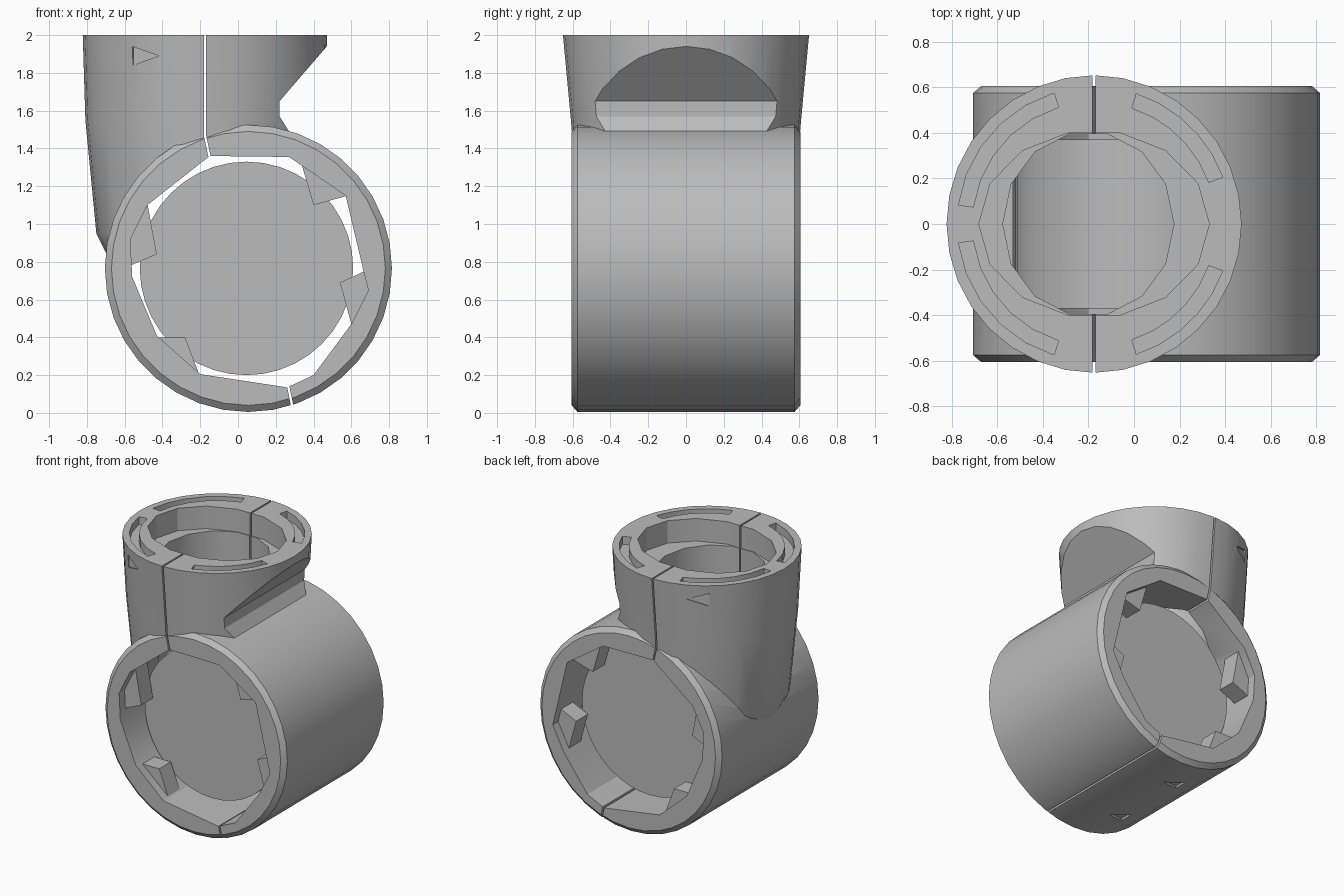
import bpy, bmesh, math
from mathutils import Matrix, Vector

cube = bpy.data.objects.get("Cube")
if cube:
    bpy.data.objects.remove(cube, do_unlink=True)

# One plain grey for everything
GREY = (0.5, 0.5, 0.5, 1)
mat = bpy.data.materials.new("matte_grey")
mat.use_nodes = True
mat.diffuse_color = GREY
bsdf = mat.node_tree.nodes["Principled BSDF"]
bsdf.inputs["Base Color"].default_value = GREY
bsdf.inputs["Roughness"].default_value = 0.8

# Upright frame: profile x, y become world x, z and depth runs along y
UPRIGHT = Matrix.Rotation(math.pi / 2, 4, 'X')
AXIS_X, AXIS_Z = 0.055, 0.765      # centre of the main ring
NECK_X = -0.175                    # centre of the upright neck


def skin(name, rings, matrix=Matrix()):
    """Closed solid through a stack of equal-length rings."""
    bm = bmesh.new()
    loops = [[bm.verts.new(matrix @ Vector(p)) for p in ring] for ring in rings]
    n = len(loops[0])
    for a, b in zip(loops, loops[1:]):
        for i in range(n):
            j = (i + 1) % n
            bm.faces.new((a[i], a[j], b[j], b[i]))
    bm.faces.new(loops[0])
    bm.faces.new(loops[-1])
    bmesh.ops.recalc_face_normals(bm, faces=bm.faces)
    mesh = bpy.data.meshes.new(name)
    bm.to_mesh(mesh)
    bm.free()
    mesh.materials.append(mat)
    ob = bpy.data.objects.new(name, mesh)
    bpy.context.collection.objects.link(ob)
    return ob


def prism(name, points, low, high, matrix=UPRIGHT):
    return skin(name, [[(x, y, z) for x, y in points] for z in (low, high)], matrix)


def loft(name, sections, sides=32, matrix=Matrix()):
    """Sections are (height, centre x, radius x, radius y)."""
    turn = [math.tau * i / sides for i in range(sides)]
    return skin(name, [[(cx + rx * math.cos(t), ry * math.sin(t), z) for t in turn]
                       for z, cx, rx, ry in sections], matrix)


def combine(target, other, operation):
    mod = target.modifiers.new("combine", 'BOOLEAN')
    mod.operation, mod.object, mod.solver = operation, other, 'EXACT'
    bpy.context.view_layer.objects.active = target
    bpy.ops.object.modifier_apply(modifier=mod.name)
    bpy.data.objects.remove(other, do_unlink=True)


def smooth(ob):
    bpy.ops.object.select_all(action='DESELECT')
    ob.select_set(True)
    bpy.context.view_layer.objects.active = ob
    bpy.ops.object.shade_smooth_by_angle(angle=math.radians(28))


# Upright neck, tapering downwards, undercut on one side
body = loft("clamp_body", [
    (0.80, NECK_X, 0.50, 0.50), (0.95, NECK_X, 0.575, 0.56),
    (1.55, NECK_X, 0.633, 0.61), (2.0, NECK_X, 0.647, 0.652)])
combine(body, prism("undercut", [
    (0.47, 1.94), (0.22, 1.65), (0.22, 1.57), (0.27, 1.49),
    (0.27, 0.6), (1, 0.6), (1, 1.94)], -1, 1), 'DIFFERENCE')

# Main ring with chamfered ends
ring_frame = Matrix.Translation((AXIS_X, 0, AXIS_Z)) @ UPRIGHT
ring = loft("main_ring", [(y, 0, r, r) for y, r in (
    (-0.605, 0.725), (-0.575, 0.76), (0.575, 0.76), (0.605, 0.725))], 36, ring_frame)
combine(body, ring, 'UNION')

# Many-sided bore through the ring
combine(body, prism("bore", [
    (-0.15, 1.36), (0.27, 1.355), (0.57, 1.15), (0.66, 0.77), (0.69, 0.65),
    (0.6, 0.47), (0.4, 0.2), (0.26, 0.135), (-0.2, 0.205), (-0.43, 0.41),
    (-0.56, 0.72), (-0.57, 0.92), (-0.48, 1.1)], -1, 1), 'DIFFERENCE')

# Stepped opening down the neck
combine(body, loft("neck_hole", [
    (1.0, -0.2, 0.375, 0.405), (2.1, -0.2, 0.375, 0.405)], 14), 'DIFFERENCE')
combine(body, loft("neck_step", [
    (1.83, NECK_X, 0.505, 0.41), (2.1, NECK_X, 0.505, 0.41)], 14), 'DIFFERENCE')

# Four arc slots sunk into the rim
for start, end in ((20, 72), (107, 172)):
    for side in (1, -1):
        angles = [math.radians(start + (end - start) * i / 5) for i in range(6)]
        path = [(0.6, a) for a in angles] + [(0.535, a) for a in reversed(angles)]
        arc = [(NECK_X + r * math.cos(a), side * r * math.sin(a)) for r, a in path]
        combine(body, prism("rim_slot", arc, 1.94, 2.1, Matrix()), 'DIFFERENCE')

# Seams that split the clamp into two halves
combine(body, prism("neck_seam", [
    (-0.181, 2.1), (-0.181, 1.47), (-0.145, 1.3), (-0.132, 1.3),
    (-0.169, 1.47), (-0.169, 2.1)], -1, 1), 'DIFFERENCE')
combine(body, prism("ring_seam", [
    (0.243, 0.22), (0.288, 0), (0.301, 0), (0.256, 0.22)], -1, 1), 'DIFFERENCE')

# Sunken arrowheads: both faces of the neck and under the ring
arrow = [(-0.08, 0.05), (-0.08, -0.05), (0.08, 0)]
for side in (1, -1):
    place = (Matrix.Translation((-0.495, side * 0.565, 1.89))
             @ Matrix.Rotation(side * math.radians(30), 4, 'Z') @ UPRIGHT)
    low, high = sorted((side * 0.02, -side * 0.1))
    combine(body, prism("neck_arrow", arrow, low, high, place), 'DIFFERENCE')
    place = (Matrix.Translation((-0.1, side * 0.29, 0.021))
             @ Matrix.Rotation(math.radians(12), 4, 'Y'))
    combine(body, prism("ring_arrow", arrow, -0.1, 0.02, place), 'DIFFERENCE')
smooth(body)

# Solid core floating inside the ring
core_frame = Matrix.Translation((0.045, 0, AXIS_Z)) @ UPRIGHT
smooth(loft("inner_core", [(y, 0, 0.565, 0.565) for y in (-0.37, 0.37)], 40, core_frame))

# Gripping teeth on the bore, near both ends
teeth = {
    "upper_tooth": [(0.33, 1.34), (0.40, 1.10), (0.58, 1.15)],
    "outer_tooth": [(0.54, 0.69), (0.67, 0.75), (0.70, 0.65), (0.60, 0.47)],
    "lower_tooth": [(-0.44, 0.40), (-0.28, 0.40), (-0.20, 0.19)],
    "inner_tooth": [(-0.57, 0.78), (-0.43, 0.84), (-0.48, 1.11), (-0.58, 0.92)],
}
for label, outline in teeth.items():
    prism("front_" + label, outline, 0.40, 0.54)
    prism("back_" + label, outline, -0.54, -0.40)
